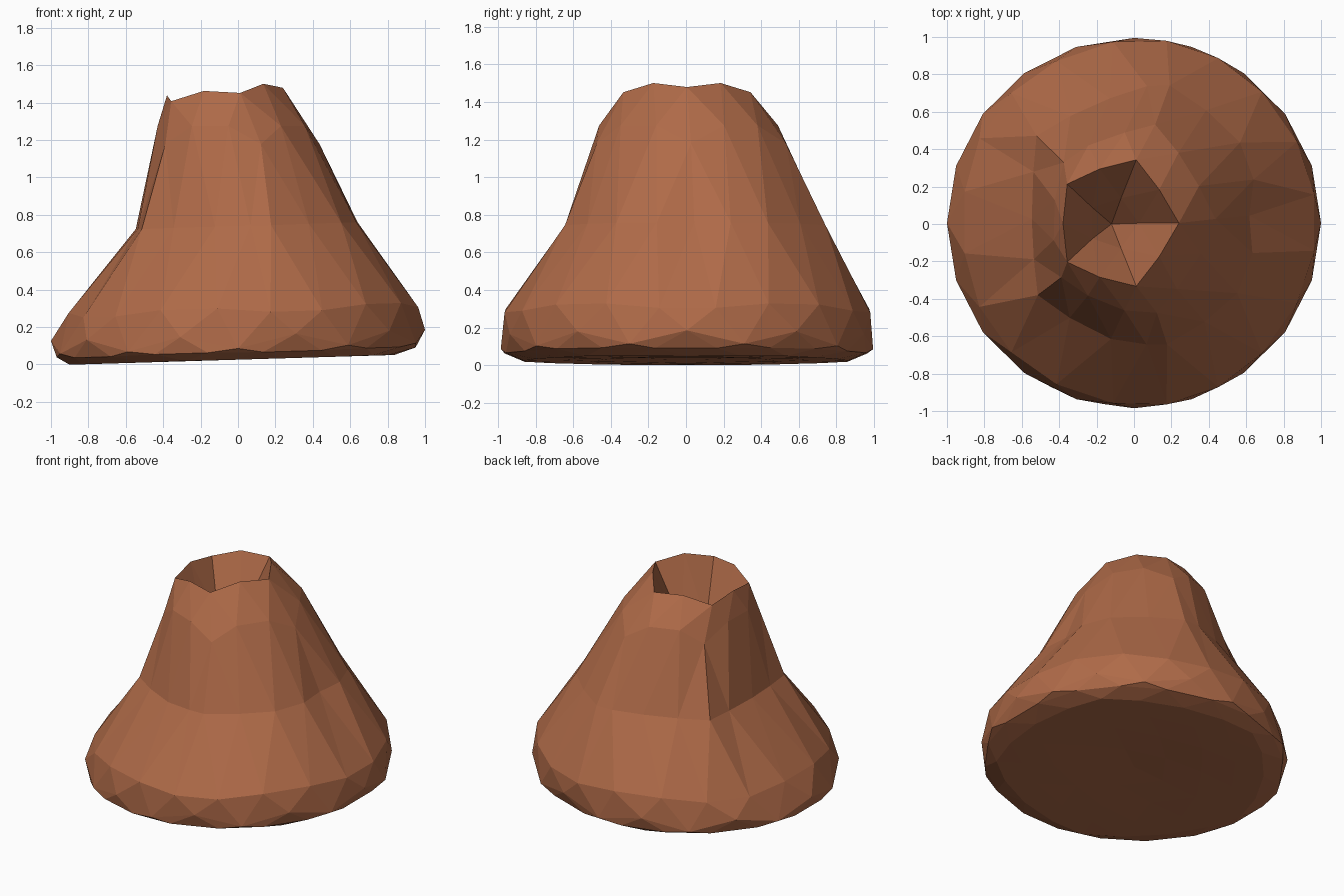
import bpy
import bmesh
import math
import random

cube = bpy.data.objects.get("Cube")
if cube:
    bpy.data.objects.remove(cube, do_unlink=True)
random.seed(4)

rock = bpy.data.materials.new("reddish brown rock")
rock.use_nodes = True
colour = (0.43, 0.145, 0.065, 1)
rock.diffuse_color = colour
rock.node_tree.nodes["Principled BSDF"].inputs["Base Color"].default_value = colour

# Angle from the pole, height, left/right extents, front/back extents
PROFILE = [
    (0, 0.8, -0.12, -0.12, 0, 0),               # crater pit
    (17, 1.13, -0.27, 0.05, -0.16, 0.17),       # crater wall
    (26.6, 1.485, -0.38, 0.19, -0.30, 0.31),    # rim
    (31.7, 1.45, -0.42, 0.24, -0.35, 0.36),
    (40, 1.32, -0.42, 0.36, -0.43, 0.46),       # steep cone
    (48, 1.22, -0.46, 0.41, -0.485, 0.54),
    (58, 0.74, -0.55, 0.68, -0.64, 0.71),
    (63.4, 0.74, -0.63, 0.61, -0.67, 0.77),     # flared skirt
    (74, 0.30, -0.92, 0.97, -0.97, 0.985),
    (77, 0.25, -0.945, 0.98, -0.985, 1.0),
    (90, 0.12, -1.0, 1.0, -0.985, 0.995),       # lower ridge
    (105, 0.065, -0.98, 0.97, -0.975, 0.975),   # underside
    (117, 0.025, -0.90, 0.89, -0.90, 0.90),
    (148, 0.025, -0.53, 0.53, -0.53, 0.53),
    (180, 0.04, 0, 0, 0, 0),
]


def section(angle):
    """Blend the two profile rows on either side of the angle."""
    for a, b in zip(PROFILE, PROFILE[1:]):
        if angle <= b[0]:
            t = (angle - a[0]) / (b[0] - a[0])
            return [p + (q - p) * t for p, q in zip(a[1:], b[1:])]
    return PROFILE[-1][1:]


# Faceted ball reshaped into a cone with a sunken top
bm = bmesh.new()
bmesh.ops.create_icosphere(bm, subdivisions=3, radius=1)
for v in bm.verts:
    angle = math.degrees(math.acos(max(-1, min(1, v.co.z / v.co.length))))
    turn = math.atan2(v.co.y, v.co.x)
    c, s = math.cos(turn), math.sin(turn)
    z, x0, x1, y0, y1 = section(angle)
    v.co.x = (x0 + x1) / 2 + c * (x1 - x0) / 2
    v.co.y = (y0 + y1) / 2 + s * (y1 - y0) / 2
    if angle > 55:
        z += 0.03 * v.co.x          # base leans down to one side
    if 20 < angle < 35:
        z += 0.12 * v.co.x          # rim leans the same way
    if 88 < angle < 92:
        z += 0.035 * math.cos(10 * turn)    # wavy lower ridge
    if 35 < angle < 70:
        v.co.x += random.uniform(-0.01, 0.01)
        v.co.y += random.uniform(-0.01, 0.01)
    v.co.z = z

lowest = min(v.co.z for v in bm.verts)
for v in bm.verts:
    v.co.z -= lowest
bmesh.ops.recalc_face_normals(bm, faces=bm.faces[:])

mesh = bpy.data.meshes.new("volcano_cone")
bm.to_mesh(mesh)
bm.free()
mesh.materials.append(rock)
volcano = bpy.data.objects.new("volcano_cone", mesh)
bpy.context.collection.objects.link(volcano)
